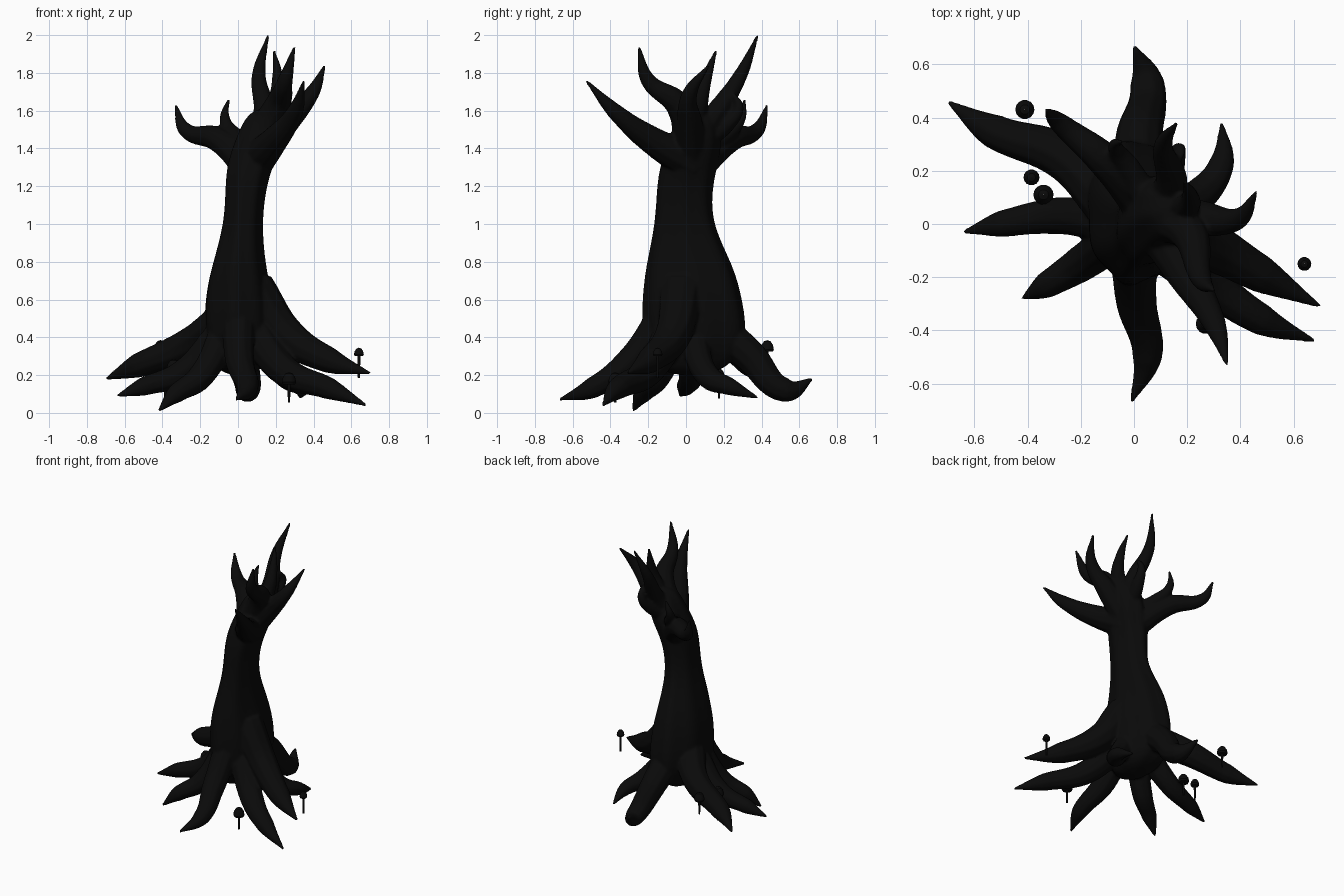
import bpy, bmesh
from math import sin, cos, pi

if "Cube" in bpy.data.objects:
    bpy.data.objects.remove(bpy.data.objects["Cube"], do_unlink=True)

charred_black = bpy.data.materials.new("charred_black")
charred_black.use_nodes = True
COLOUR = (0.003, 0.003, 0.003, 1)
charred_black.diffuse_color = COLOUR
charred_black.node_tree.nodes["Principled BSDF"].inputs["Base Color"].default_value = COLOUR


def select_only(objects):
    bpy.ops.object.select_all(action='DESELECT')
    for obj in objects:
        obj.select_set(True)
    bpy.context.view_layer.objects.active = objects[0]


def mesh_object(bm, name):
    bmesh.ops.recalc_face_normals(bm, faces=bm.faces)
    mesh = bpy.data.meshes.new(name)
    bm.to_mesh(mesh)
    bm.free()
    mesh.materials.append(charred_black)
    obj = bpy.data.objects.new(name, mesh)
    bpy.context.collection.objects.link(obj)
    return obj


def limb(name, thickness, taper, points):
    """Smooth round tube that thins from its first point to a pointed tip."""
    curve = bpy.data.curves.new(name, 'CURVE')
    curve.dimensions = '3D'
    curve.bevel_depth = 1
    curve.bevel_resolution = 3
    curve.use_fill_caps = True
    curve.resolution_u = 8
    spline = curve.splines.new('BEZIER')
    last = len(points) - 1
    spline.bezier_points.add(last)
    for i, (knot, place) in enumerate(zip(spline.bezier_points, points)):
        knot.co = place
        knot.handle_left_type = knot.handle_right_type = 'AUTO'
        knot.radius = thickness * (1 - i / last) ** taper + 0.008
    obj = bpy.data.objects.new(name, curve)
    bpy.context.collection.objects.link(obj)
    parts.append(obj)


def root(name, thickness, height, bend, outer, tip):
    """Root that leaves the trunk at a height, on the side of its bend."""
    start = (bend[0] * 0.3, bend[1] * 0.3, height)
    limb(name, thickness, 0.5, [start, bend, outer, tip])


def branch(name, thickness, height, bend, outer, tip):
    """Branch that grows out of the middle of the crown."""
    limb(name, thickness, 0.9, [(0.08, 0.03, height), bend, outer, tip])


def trunk(levels, sides=32):
    """Loft of ridged ellipses, each a height, a centre and two half widths."""
    bm = bmesh.new()
    rings = []
    for z, x, y, half_x, half_y in levels:
        ring = []
        for i in range(sides):
            angle = 2 * pi * i / sides
            ridge = 0.98 + 0.04 * sin(7 * angle + 2 * z)
            ring.append(bm.verts.new((x + ridge * half_x * cos(angle),
                                      y + ridge * half_y * sin(angle), z)))
        rings.append(ring)
    for low, high in zip(rings, rings[1:]):
        for i in range(sides):
            j = (i + 1) % sides
            bm.faces.new((low[i], low[j], high[j], high[i]))
    bm.faces.new(rings[0])
    bm.faces.new(rings[-1])
    obj = mesh_object(bm, "trunk")
    obj.modifiers.new("round", 'SUBSURF').levels = 2
    return obj


# Trunk
parts = [trunk([
    (.19, .01, .02, .11, .15),
    (.35, 0, .055, .18, .29),
    (.6, 0, .035, .185, .27),
    (.78, 0, .02, .145, .235),
    (1, .025, -.015, .1, .15),
    (1.2, .04, -.01, .11, .15),
    (1.32, .065, .015, .125, .155),
    (1.45, .11, .05, .125, .145),
    (1.62, .15, .06, .09, .09)])]

# Roots
root("back_root", .1, .5, (.02, .33, .31), (.05, .53, .12), (0, .67, .18))
root("back_right_root", .1, .48, (-.26, .25, .36), (-.53, .35, .25), (-.7, .46, .18))
root("right_root", .075, .42, (-.3, .03, .21), (-.5, 0, .14), (-.64, -.03, .09))
root("front_right_root", .075, .45, (-.2, -.15, .19), (-.33, -.23, .1), (-.42, -.28, .01))
root("front_root", .085, .55, (.01, -.3, .27), (.05, -.5, .13), (-.01, -.67, .07))
root("front_left_root", .09, .45, (.25, -.2, .22), (.48, -.36, .13), (.68, -.44, .04))
root("left_root", .11, .66, (.26, -.07, .41), (.48, -.19, .28), (.7, -.31, .21))
root("back_left_root", .07, .42, (.26, .12, .19), (.33, .23, .14), (.33, .38, .08))

# Branches
branch("tall_branch", .08, 1.4, (.14, .15, 1.57), (.11, .29, 1.79), (.16, .38, 2))
branch("middle_branch", .06, 1.4, (.2, .07, 1.64), (.21, .11, 1.78), (.19, .16, 1.92))
branch("front_upper_branch", .09, 1.4, (.21, -.04, 1.63), (.25, -.2, 1.76), (.3, -.25, 1.94))
branch("front_branch", .1, 1.33, (.18, -.16, 1.43), (.3, -.37, 1.59), (.35, -.53, 1.76))
branch("left_branch", .09, 1.35, (.25, .02, 1.53), (.39, .02, 1.69), (.46, .12, 1.84))
branch("right_branch", .085, 1.28, (-.11, .24, 1.45), (-.28, .38, 1.5), (-.33, .43, 1.63))
branch("right_twig", .055, 1.4, (-.02, .21, 1.47), (-.07, .29, 1.56), (-.05, .31, 1.66))
branch("back_twig", .05, 1.4, (.15, .22, 1.53), (.17, .28, 1.62), (.18, .25, 1.69))

# Fuse the wood into one continuous bark surface
select_only(parts)
bpy.ops.object.convert(target='MESH')
bpy.ops.object.join()
tree = bpy.context.view_layer.objects.active
tree.name = "dead_tree"
tree.data.materials.clear()
tree.data.materials.append(charred_black)
fuse = tree.modifiers.new("fuse", 'REMESH')
fuse.mode = 'VOXEL'
fuse.voxel_size = 0.009
fuse.use_smooth_shade = True
soften = tree.modifiers.new("soften", 'SMOOTH')
soften.iterations = 5


def mushroom(name, x, y, top, radius):
    """Thin stem with a domed cap, spun from one profile."""
    height = radius * 1.7
    rim = top - height
    profile = [(.006, top - .16), (.008, rim), (radius * .85, rim),
               (radius, rim + height * .2), (radius * .85, rim + height * .6),
               (radius * .5, rim + height * .9), (.001, top)]
    bm = bmesh.new()
    verts = [bm.verts.new((x + out, y, z)) for out, z in profile]
    edges = [bm.edges.new(pair) for pair in zip(verts, verts[1:])]
    bmesh.ops.spin(bm, geom=verts + edges, cent=(x, y, 0), axis=(0, 0, 1),
                   angle=2 * pi, steps=14)
    bmesh.ops.remove_doubles(bm, verts=bm.verts, dist=.0003)
    select_only([mesh_object(bm, name)])
    bpy.ops.object.shade_smooth_by_angle()


# Mushrooms
mushroom("back_mushroom", -.41, .43, .385, .036)
mushroom("small_right_mushroom", -.385, .175, .235, .03)
mushroom("large_right_mushroom", -.34, .11, .285, .038)
mushroom("left_mushroom", .64, -.15, .345, .026)
mushroom("front_mushroom", .27, -.375, .215, .038)
